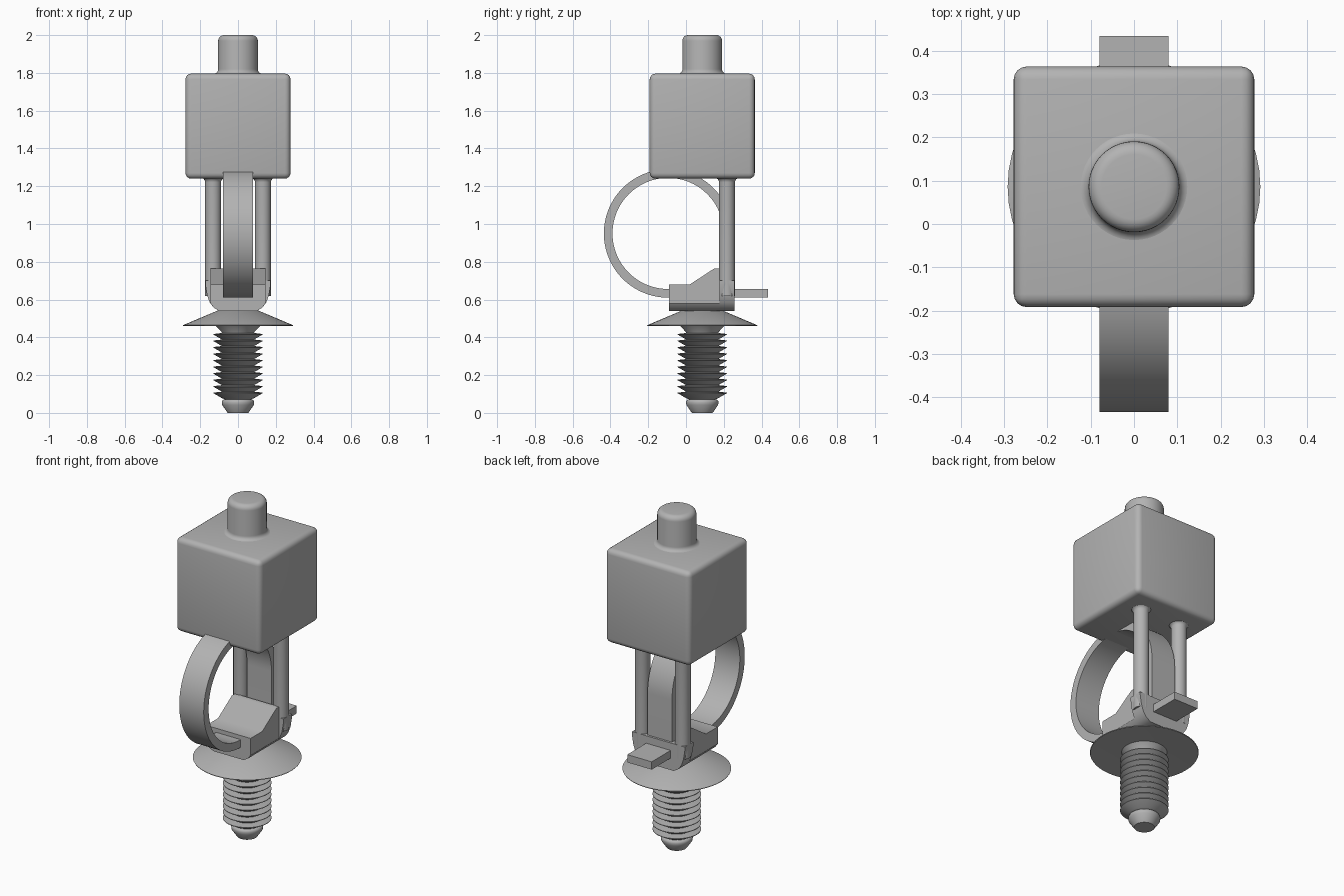
import bpy, bmesh, math
from mathutils import Vector

cube = bpy.data.objects.get("Cube")
if cube:
    bpy.data.objects.remove(cube, do_unlink=True)

AXIS_Y = 0.086          # shared axis of plug, disc, block and screw

grey = bpy.data.materials.new("plain_grey")
grey.use_nodes = True
grey.diffuse_color = (0.45, 0.45, 0.45, 1)
grey.node_tree.nodes["Principled BSDF"].inputs["Base Color"].default_value = (0.45, 0.45, 0.45, 1)


def finish(name, bm, bevel=0, segments=4):
    bmesh.ops.recalc_face_normals(bm, faces=bm.faces)
    mesh = bpy.data.meshes.new(name)
    bm.to_mesh(mesh)
    bm.free()
    mesh.materials.append(grey)
    obj = bpy.data.objects.new(name, mesh)
    bpy.context.collection.objects.link(obj)
    bpy.ops.object.select_all(action='DESELECT')
    obj.select_set(True)
    bpy.context.view_layer.objects.active = obj
    if bevel:
        mod = obj.modifiers.new("rounding", 'BEVEL')
        mod.width, mod.segments = bevel, segments
        bpy.ops.object.modifier_apply(modifier=mod.name)
    bpy.ops.object.shade_smooth_by_angle(angle=math.radians(35))
    return obj


def lathe(name, profile, x=0, y=AXIS_Y, steps=48):
    """Spin (radius, z) points about a vertical axis."""
    bm = bmesh.new()
    verts = [bm.verts.new((x + r, y, z)) for r, z in profile]
    edges = [bm.edges.new(pair) for pair in zip(verts, verts[1:])]
    bmesh.ops.spin(bm, geom=verts + edges, cent=(x, y, 0), axis=(0, 0, 1),
                   angle=math.tau, steps=steps, use_duplicate=False)
    bmesh.ops.remove_doubles(bm, verts=bm.verts, dist=1e-5)
    return finish(name, bm)


def extrude(name, points, direction, bevel=0):
    """Extrude a closed outline along a vector."""
    bm = bmesh.new()
    face = bm.faces.new([bm.verts.new(p) for p in points])
    new = bmesh.ops.extrude_face_region(bm, geom=[face])["geom"]
    bmesh.ops.translate(bm, vec=Vector(direction),
                        verts=[g for g in new if isinstance(g, bmesh.types.BMVert)])
    return finish(name, bm, bevel)


def arc(cx, cy, r, start, end, n=6):
    return [(cx + r * math.cos(math.radians(start + (end - start) * i / n)),
             cy + r * math.sin(math.radians(start + (end - start) * i / n)))
            for i in range(n + 1)]


# Cube block with rounded edges
bm = bmesh.new()
bmesh.ops.create_cube(bm, size=0.556)
bmesh.ops.translate(bm, verts=bm.verts, vec=(0, AXIS_Y, 1.518))
finish("block", bm, bevel=0.03)

# Round button on top, with fillet and rounded rim
lathe("button", [(0.13, 1.79)] + arc(0.13, 1.82, 0.025, 270, 180)
      + arc(0.075, 1.97, 0.03, 0, 90) + [(0, 2.0)])

# Two round posts with flared tops
for side, x in (("right", -0.132), ("left", 0.132)):
    lathe("post_" + side, [(0, 0.62), (0.042, 0.62)]
          + arc(0.067, 1.22, 0.025, 180, 90) + [(0, 1.25)], x=x, y=0.217, steps=24)

# Back bracket joining the posts
half = [(0.1, 0.54), (0.13, 0.558), (0.15, 0.585), (0.164, 0.625), (0.173, 0.68), (0.173, 0.7)]
outline = half + [(-x, z) for x, z in reversed(half)]
extrude("back_bracket", [(x, 0.178, z) for x, z in outline], (0, 0.08, 0))

# Base with a ramp, narrowing towards the bottom
side = [(-0.09, 0.58), (-0.09, 0.68), (0.02, 0.68), (0.15, 0.765), (0.18, 0.765), (0.18, 0.58)]
extrude("base_ramp", [(-0.145, y, z) for y, z in side], (0.29, 0, 0))
half = [(0.1, 0.54), (0.13, 0.558), (0.145, 0.58)]
outline = half + [(-x, z) for x, z in reversed(half)]
extrude("base_keel", [(x, -0.09, z) for x, z in outline], (0, 0.27, 0))

# Flat strap: tail through the base, around the loop and down behind
def strap_line(r):
    z_low = 0.95 - r
    return ([(0.435, z_low)] + arc(-0.095, 0.95, r, 270, 0, 60) + [(-0.095 + r, 0.68)])

loop = strap_line(0.34) + strap_line(0.294)[::-1]
extrude("strap", [(-0.08, y, z) for y, z in loop], (0.16, 0, 0))

# Conical disc
lathe("disc", [(0, 0.465), (0.11, 0.465), (0.29, 0.46), (0.292, 0.464), (0.1, 0.545), (0, 0.545)])

# Barbed screw: tip, repeated barbs and flared neck
screw = [(0, 0), (0.055, 0), (0.084, 0.042)] + arc(0.07, 0.056, 0.016, 0, 90, 4)
pitch = 0.0345
for i in range(10):
    z = 0.078 + i * pitch
    screw += [(0.085, z), (0.13, z + pitch * 0.75), (0.13, z + pitch * 0.85), (0.085, z + pitch)]
screw += [(0.088, 0.43), (0.125, 0.468), (0, 0.468)]
lathe("screw", screw)
